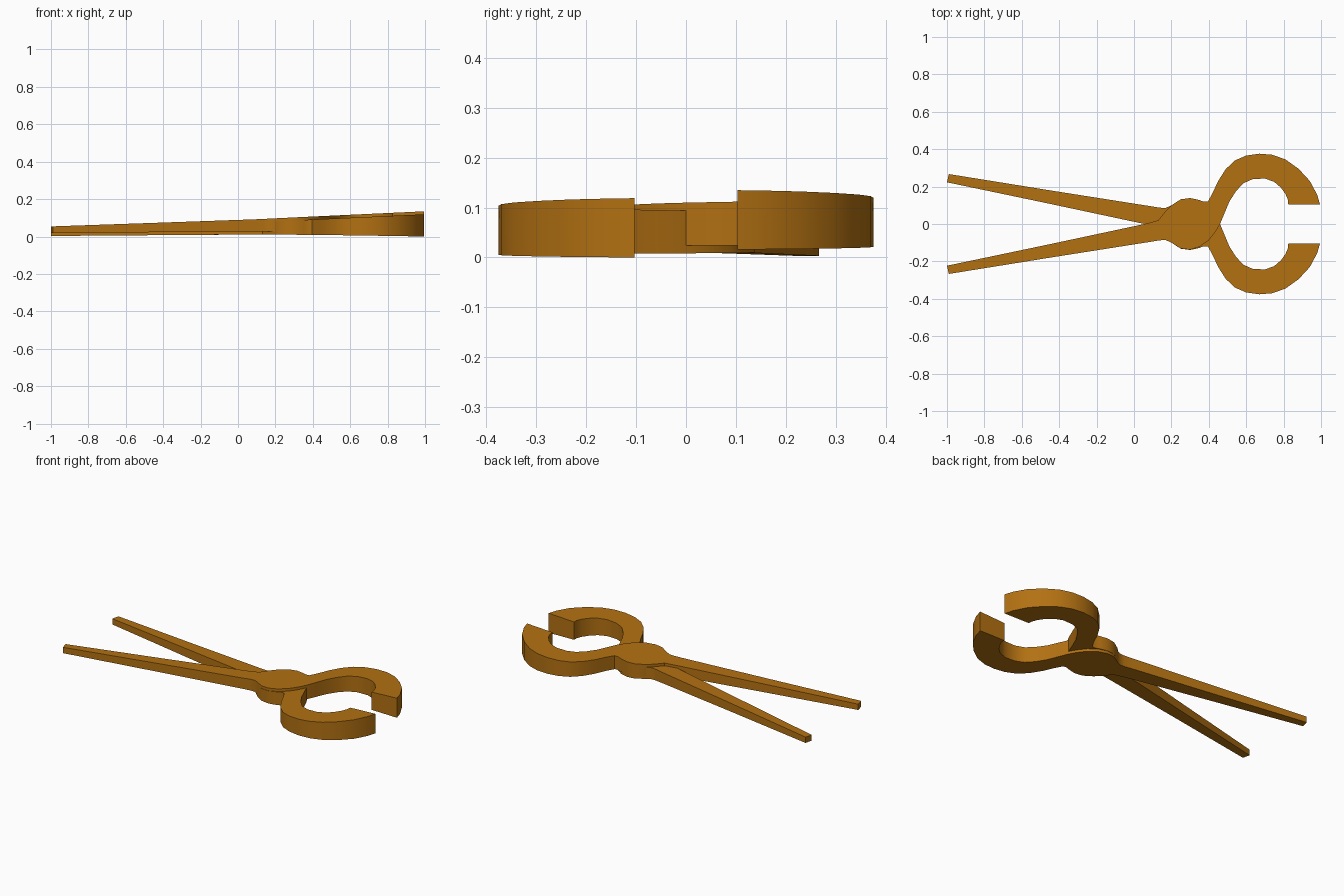
import bpy, bmesh, math

if "Cube" in bpy.data.objects:
    bpy.data.objects.remove(bpy.data.objects["Cube"])

# plan outline of one half: matching points along its two long edges
OUTER = [(-1, -.223), (-.46, -.11), (.07, .003), (.13, .02), (.165, .065), (.20, .10),
         (.25, .132), (.30, .139), (.35, .128), (.373, .119), (.395, .12), (.42, .165),
         (.45, .23), (.49, .293), (.54, .34), (.60, .366), (.67, .376), (.74, .37),
         (.81, .345), (.88, .295), (.94, .23), (.98, .155), (.995, .103)]
INNER = [(-.99, -.267), (-.45, -.18), (.09, -.095), (.14, -.087), (.17, -.086), (.20, -.10),
         (.25, -.131), (.30, -.137), (.35, -.122), (.40, -.087), (.437, -.04), (.46, 0),
         (.485, .06), (.51, .12), (.545, .175), (.585, .218), (.635, .24), (.70, .243),
         (.75, .225), (.785, .195), (.81, .16), (.823, .13), (.825, .103)]
# height of the top and underside along x
TOP = [(-1, .054), (.07, .091), (.4, .107), (.7, .121), (1, .135)]
BOTTOM = [(-1, .019), (.07, .027), (.4, .025), (.7, .021), (1, .016)]


def height(knots, x):
    for (x0, z0), (x1, z1) in zip(knots, knots[1:]):
        if x <= x1:
            return z0 + (z1 - z0) * (x - x0) / (x1 - x0)
    return knots[-1][1]


steel = bpy.data.materials.new("bronze_metal")
steel.diffuse_color = (.45, .165, .006, 1)
steel.use_nodes = True
steel.node_tree.nodes["Principled BSDF"].inputs["Base Color"].default_value = steel.diffuse_color


def pincer_half(name, side, drop):
    bm = bmesh.new()
    rings = []
    for a, b in zip(OUTER, INNER):
        ring = []
        for (x, y), knots in ((a, BOTTOM), (b, BOTTOM), (b, TOP), (a, TOP)):
            ring.append(bm.verts.new((x, side * y, height(knots, x) - drop)))
        rings.append(ring)
    for r, s in zip(rings, rings[1:]):
        for i in range(4):
            j = (i + 1) % 4
            bm.faces.new((r[i], r[j], s[j], s[i]))
    bm.faces.new(rings[0])
    bm.faces.new(rings[-1])
    bmesh.ops.recalc_face_normals(bm, faces=bm.faces)
    mesh = bpy.data.meshes.new(name)
    bm.to_mesh(mesh)
    bm.free()
    mesh.materials.append(steel)
    ob = bpy.data.objects.new(name, mesh)
    bpy.context.collection.objects.link(ob)
    bpy.ops.object.select_all(action='DESELECT')
    ob.select_set(True)
    bpy.context.view_layer.objects.active = ob
    bpy.ops.object.shade_smooth_by_angle(angle=math.radians(30))


# two crossing halves, the second mirrored and slightly lower
pincer_half("upper_pincer_half", 1, 0)
pincer_half("lower_pincer_half", -1, .016)
